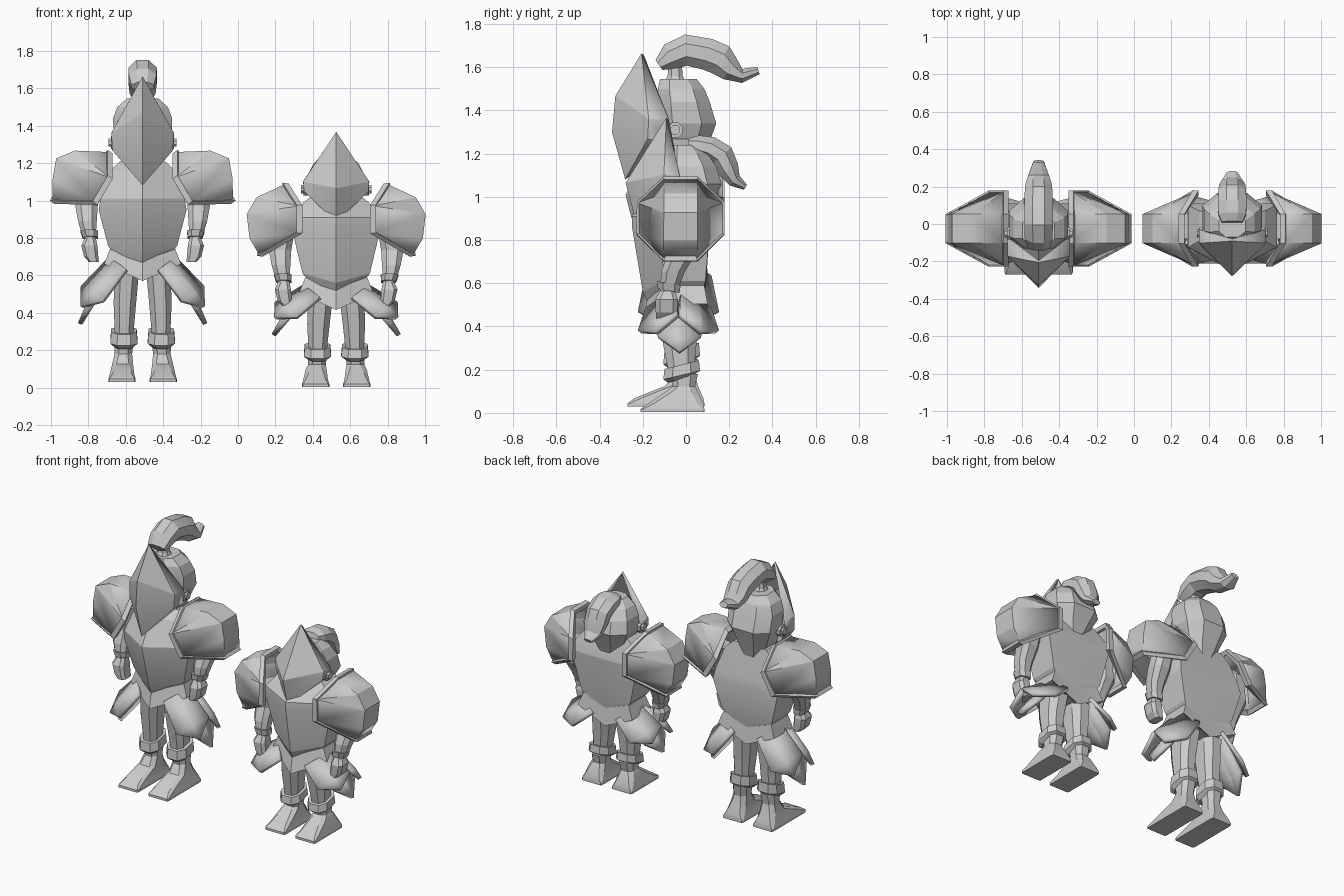
import bpy, bmesh, math
from mathutils import Vector

if "Cube" in bpy.data.objects:
    bpy.data.objects.remove(bpy.data.objects["Cube"])


def mesh(name, verts, faces, cx=0, thick=0):
    me = bpy.data.meshes.new(name)
    me.from_pydata([(v[0] + cx, v[1], v[2]) for v in verts], [], faces)
    bm = bmesh.new()
    bm.from_mesh(me)
    bmesh.ops.recalc_face_normals(bm, faces=bm.faces)
    bm.to_mesh(me)
    bm.free()
    ob = bpy.data.objects.new(name, me)
    bpy.context.collection.objects.link(ob)
    if thick:
        m = ob.modifiers.new("thickness", 'SOLIDIFY')
        m.thickness, m.offset = thick, 0
    return ob


def loft(name, rings, cx, closed=False):
    n, k = len(rings[0]), len(rings)
    faces = []
    for i in range(k if closed else k - 1):
        a, b = i * n, (i + 1) % k * n
        faces += [(a + j, a + (j + 1) % n, b + (j + 1) % n, b + j) for j in range(n)]
    if not closed:
        faces += [tuple(range(n)), tuple(range((k - 1) * n, k * n))]
    return mesh(name, [v for r in rings for v in r], faces, cx)


def ring(x, y, z, rx, ry, c=0.5, tilt=0.0):
    # eight-sided horizontal section; c near 1 makes it square
    pts = [(1, -c), (1, c), (c, 1), (-c, 1), (-1, c), (-1, -c), (-c, -1), (c, -1)]
    return [(x + a * rx, y + b * ry, z + b * tilt) for a, b in pts]


def limb(name, secs, s, cx):
    loft(name, [ring(p[0] * s, *p[1:]) for p in secs], cx)


def torso_ring(z, w, yf, yb, drop):
    # keel-fronted, flat-backed section whose middle dips by drop
    pts = [(0, yf), (1, yf * .5), (1, yb), (0, yb), (-1, yb), (-1, yf * .5)]
    return [(a * w, b, z - drop * (1 - abs(a))) for a, b in pts]


def plume(path, cx):
    rings = []
    for i, (y, z, rx, r) in enumerate(path):
        a, b = path[max(i - 1, 0)], path[min(i + 1, len(path) - 1)]
        t = Vector((0, b[0] - a[0], b[1] - a[1])).normalized()
        nrm = Vector((0, -t.z, t.y))
        rings.append([Vector((math.cos(q) * rx, y, z)) + nrm * math.sin(q) * r
                      for q in [math.pi * (j + .5) / 4 for j in range(8)]])
    loft("plume", rings, cx)


def visor(apex, front, bottom, side, low, back_y, cx):
    # keeled front with cheek plates running back to the bolts
    v = [apex] + front + [bottom]
    n, k = len(v), len(v) - 2
    for s in (1, -1):
        v = v + [(s * p[0], y, p[2]) for p, y in
                 ((side, side[1]), (low, low[1]), (side, back_y), (low, back_y))]
    f = []
    for a in (n, n + 4):
        f.append((0, 1, a))
        if k == 2:
            f.append((1, 2, a))
        f += [(k, a + 1, a), (k, n - 1, a + 1), (0, a, a + 2), (a, a + 1, a + 3, a + 2), (n - 1, a + 3, a + 1)]
    mesh("visor", v, f, cx, .015)


def pauldron(rim, dome, s, cx):
    # rim: top, upper side, lower side, bottom; dome: three outer points (x, z)
    yc, h, w = -.025, .073, .19
    T, U, L, B = rim
    v = []
    for d in (-1, 1):
        v += [(s * p[0], yc + d * h, p[1]) for p in (T, *dome, B)]
        v += [(s * p[0], yc + d * w, p[1]) for p in (U, L)]
    f = [(i, i + 1, i + 8, i + 7) for i in range(4)]
    for o in (0, 7):
        f += [(o, o + 1, o + 5), (o + 1, o + 2, o + 5), (o + 2, o + 3, o + 6, o + 5), (o + 3, o + 4, o + 6)]
    mesh("pauldron", v, f, cx, .02)
    # raised border round the opening
    half = [Vector(v[i]) for i in (0, 5, 6, 4)]
    mid = sum(half, Vector()) / 4
    mid.y = yc
    inward = (mid - Vector((s * dome[1][0], yc, dome[1][1]))).normalized()
    rings = []
    for p in half:
        o = p - mid
        o = (o - inward * o.dot(inward)).normalized()
        rings.append([p + o * a + inward * b for a, b in
                      ((.014, -.018), (.014, .014), (-.016, .014), (-.016, -.018))])
    rings += [[Vector((q.x, 2 * yc - q.y, q.z)) for q in r] for r in rings[::-1]]
    loft("pauldron_rim", rings, cx, True)


def tasset(name, top, tip, wide, half, out, cx):
    top, tip, wide, out = Vector(top), Vector(tip), Vector(wide).normalized(), Vector(out)
    mid = top.lerp(tip, .7)
    v = [top - wide * half * .8, top + out, top + wide * half * .8,
         mid - wide * half, mid + out, mid + wide * half, tip]
    mesh(name, v, [(0, 1, 4, 3), (1, 2, 5, 4), (3, 4, 6), (4, 5, 6)], cx, .024)


def bolt(x, y, z, s, cx):
    for r, a, b in ((.037, -.03, .0), (.024, 0, .014)):
        loft("helmet_bolt", [[(s * (x + d), y + r * math.cos(q), z + r * math.sin(q))
             for q in [math.pi * (j + .5) / 4 for j in range(8)]] for d in (a, b)], cx)


def knight(cx, torso, belt, helm, bolt_x, bolt_z, arm_dz, foot_z, leg_k, toe, skirt_dz, tip_dz, rim, dome):
    loft("breastplate", [torso_ring(*r) for r in torso], cx)
    loft("waist_belt", [torso_ring(*r) for r in belt], cx)
    loft("helmet", [ring(0, (f + b) / 2, z, w, (b - f) / 2, .5) for z, w, f, b in helm], cx)
    for s in (1, -1):
        bolt(bolt_x, -.05, bolt_z, s, cx)
        pauldron(rim, dome, s, cx)
        # arm, cuff and fist
        d = arm_dz
        limb("arm", [(.27, -.01, 1.12 + d, .055, .07), (.30, -.02, .97 + d, .06, .065),
                     (.295, -.06, .89 + d, .05, .055), (.285, -.08, .80 + d, .034, .04)], s, cx)
        limb("gauntlet_cuff", [(.285, -.08, .835 + d, .047, .055, .5, -.01),
                               (.28, -.08, .80 + d, .04, .05, .5, -.01)], s, cx)
        limb("fist", [(.28, -.085, .80 + d, .03, .035), (.285, -.09, .76 + d, .043, .052, .6),
                      (.275, -.09, .70 + d, .038, .05, .6), (.26, -.09, .67 + d, .026, .045, .6)], s, cx)

        # leg, boot cuff and boot
        def h(t):
            return foot_z + leg_k * t
        limb("leg", [(.085, -.03, h(.58), .065, .1), (.095, -.03, h(.42), .06, .08),
                     (.10, -.02, h(.2), .046, .055)], s, cx)
        limb("boot_cuff", [(.10, -.02, h(.275), .068, .08, .5, .02), (.10, -.02, h(.215), .073, .085, .5, .02),
                           (.10, -.02, h(.195), .05, .06, .5, .02)], s, cx)
        yc, ry = (toe + .085) / 2, (.085 - toe) / 2
        limb("boot", [(.11, yc, foot_z, .073, ry, .93), (.11, yc, foot_z + .015, .073, ry, .93),
                      (.11, yc + .015, foot_z + .04, .066, ry - .02, .8),
                      (.107, -.02, foot_z + .095, .056, .075, .6),
                      (.103, -.01, h(.15), .047, .052), (.10, -.01, h(.22), .052, .065)], s, cx)
        # three pointed hip plates per side
        a, b = skirt_dz, tip_dz
        tasset("side_tasset", (s * .13, -.03, .67 + a), (s * .335, -.03, .34 + b),
               (0, 1, 0), .1, (s * .015, 0, .01), cx)
        for name, e in (("front_tasset", -1), ("back_tasset", 1)):
            tasset(name, (s * .13, -.035 + e * .075, .66 + a), (s * .325, -.035 + e * .1, .43 + b),
                   (s * -.45, e * .7, -.3), .11, (s * .01, e * .01, .01), cx)


# tall knight
T = -.51
knight(T,
       [(1.21, .12, -.13, .06, 0), (1.16, .175, -.19, .07, 0), (1.01, .225, -.28, .10, 0),
        (.95, .235, -.265, .11, 0), (.76, .185, -.2, .09, .05), (.73, .165, -.17, .08, .09)],
       [(.74, .175, -.18, .085, .06), (.66, .205, -.2, .1, .09), (.66, .16, -.16, .07, .06)],
       [(1.1, .04, -.09, .06), (1.2, .1, -.12, .09), (1.34, .155, -.13, .14),
        (1.44, .158, -.13, .11), (1.5, .135, -.13, .085), (1.545, .085, -.12, .05)],
       .168, 1.31, 0, .03, 1, -.27, 0, 0,
       [(.18, 1.25), (.175, 1.12), (.25, .99), (.475, 1.0)], [(.36, 1.258), (.455, 1.22), (.472, 1.12)])
visor((0, -.2, 1.66), [(0, -.32, 1.465), (0, -.335, 1.3)], (0, -.275, 1.085),
      (.16, -.17, 1.36), (.155, -.175, 1.27), -.08, T)
loft("plume_socket", [ring(0, -.05, 1.53, .05, .05), ring(0, -.05, 1.56, .035, .035),
                      ring(0, -.05, 1.62, .03, .03)], T)
plume([(-.125, 1.61, .065, .03), (-.07, 1.65, .08, .068), (0, 1.68, .083, .078), (.1, 1.66, .083, .08),
       (.16, 1.635, .08, .08), (.205, 1.59, .075, .06), (.26, 1.56, .06, .035), (.335, 1.585, .03, .02)], T)

# short knight
S = .525
knight(S,
       [(1.03, .12, -.13, .06, 0), (.99, .175, -.18, .07, 0), (.91, .235, -.25, .1, 0),
        (.86, .24, -.25, .11, 0), (.61, .18, -.2, .09, .05), (.58, .155, -.17, .08, .09)],
       [(.59, .165, -.18, .085, .06), (.505, .2, -.2, .1, .09), (.505, .16, -.16, .07, .06)],
       [(.88, .05, -.07, .09), (.96, .11, -.09, .12), (1.06, .16, -.1, .165),
        (1.14, .15, -.1, .14), (1.2, .12, -.09, .1), (1.24, .07, -.07, .05)],
       .175, 1.06, -.235, .003, .8, -.21, -.15, -.06,
       [(.27, 1.08), (.195, .97), (.195, .83), (.405, .715)], [(.42, 1.01), (.47, .925), (.455, .8)])
visor((0, -.085, 1.362), [(0, -.272, 1.065)], (0, -.225, .885),
      (.17, -.1, 1.1), (.165, -.11, 1.05), -.03, S)
loft("plume_socket", [ring(0, .03, 1.2, .05, .05), ring(0, .05, 1.25, .03, .03)], S)
plume([(.01, 1.25, .06, .025), (.05, 1.24, .08, .05), (.11, 1.225, .083, .06), (.165, 1.19, .08, .065),
       (.195, 1.13, .075, .055), (.225, 1.075, .06, .035), (.275, 1.045, .03, .015)], S)

# soft shading across shallow bends only
bpy.ops.object.select_all(action='SELECT')
bpy.context.view_layer.objects.active = bpy.context.selected_objects[0]
bpy.ops.object.shade_smooth_by_angle(angle=math.radians(15))
